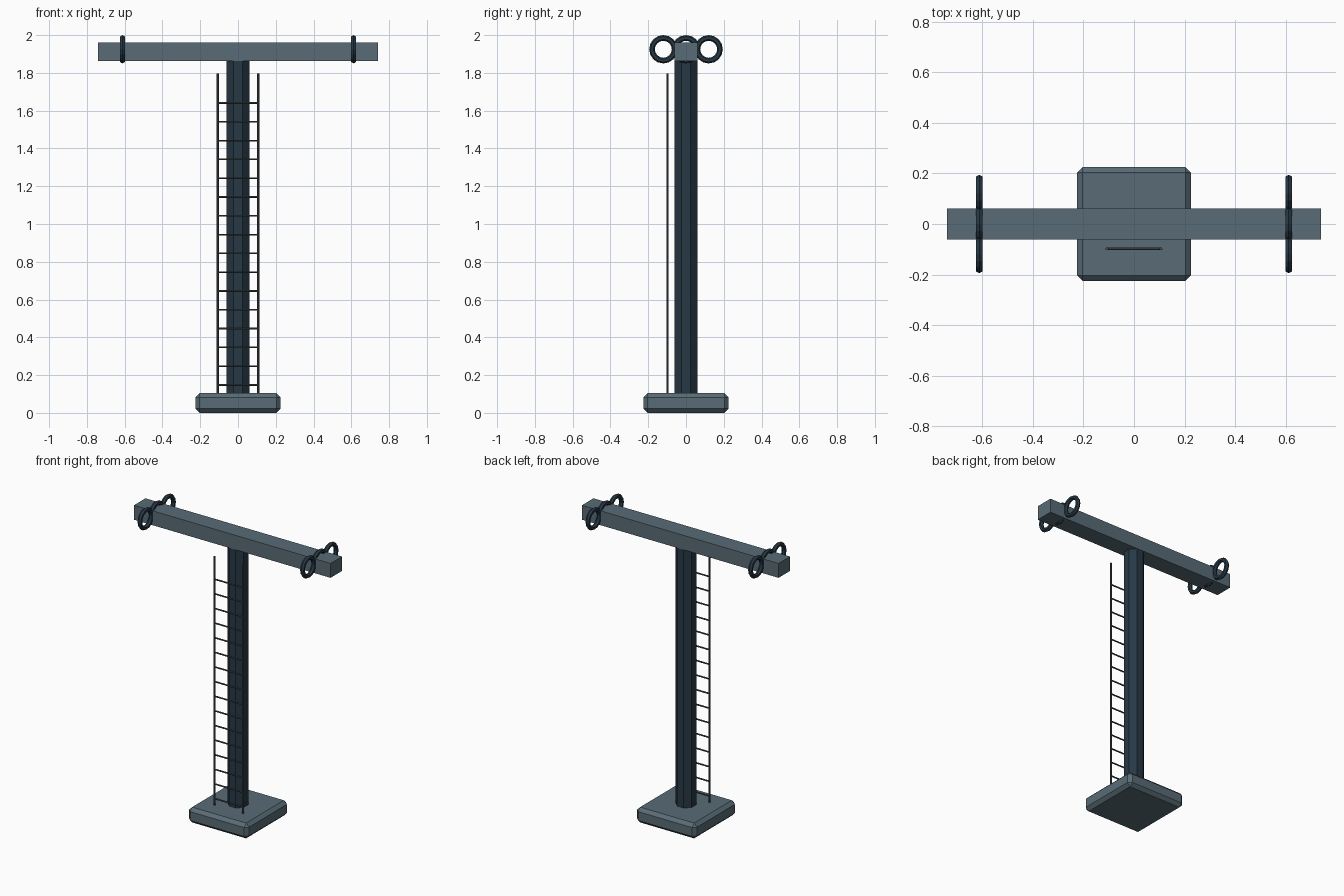
import bpy, math

if "Cube" in bpy.data.objects:
    bpy.data.objects.remove(bpy.data.objects["Cube"])

def mat(name, rgb):
    m = bpy.data.materials.new(name)
    m.diffuse_color = (*rgb, 1)
    m.use_nodes = True
    m.node_tree.nodes["Principled BSDF"].inputs["Base Color"].default_value = m.diffuse_color
    return m

STEEL = mat("blue_grey", (0.10, 0.15, 0.18))
NAVY = mat("dark_navy", (0.02, 0.04, 0.06))
IRON = mat("iron_grey", (0.06, 0.075, 0.08))

def finish(name, m):
    o = bpy.context.object
    o.name = name
    o.data.materials.append(m)
    return o

def box(name, size, z, m):
    bpy.ops.mesh.primitive_cube_add(size=1, location=(0, 0, z))
    o = finish(name, m)
    o.scale = size
    bpy.ops.object.transform_apply(location=False, rotation=False, scale=True)
    return o

def rod(name, radius, length, loc, m, sides=8, rot=(0, 0, 0)):
    bpy.ops.mesh.primitive_cylinder_add(vertices=sides, radius=radius, depth=length,
                                        location=loc, rotation=rot)
    return finish(name, m)

# Chamfered foot
base = box("base", (0.45, 0.45, 0.104), 0.052, STEEL)
bev = base.modifiers.new("chamfer", "BEVEL")
bev.width, bev.segments = 0.022, 1

# Octagonal post with flats facing the axes
rod("post", 0.06 / math.cos(math.pi / 8), 1.78, (0, 0, 0.98), NAVY,
    rot=(0, 0, math.pi / 8))

# Cross beam
box("cross_beam", (1.48, 0.124, 0.098), 1.911, STEEL)

# Three hanging rings at each end of the beam
for sx in (-1, 1):
    for y in (-0.12, 0, 0.12):
        bpy.ops.mesh.primitive_torus_add(major_radius=0.06, minor_radius=0.015,
                                         major_segments=16, minor_segments=6,
                                         location=(sx * 0.612, y, 1.925),
                                         rotation=(0, math.pi / 2, 0))
        finish("beam_ring", NAVY)

# Ladder on the front of the post
for sx in (-1, 1):
    rod("ladder_rail", 0.006, 1.70, (sx * 0.107, -0.098, 0.947), IRON)
for i in range(16):
    rod("ladder_rung", 0.005, 0.214, (0, -0.098, 0.148 + i * 0.0995), IRON, 6,
        (0, math.pi / 2, 0))
